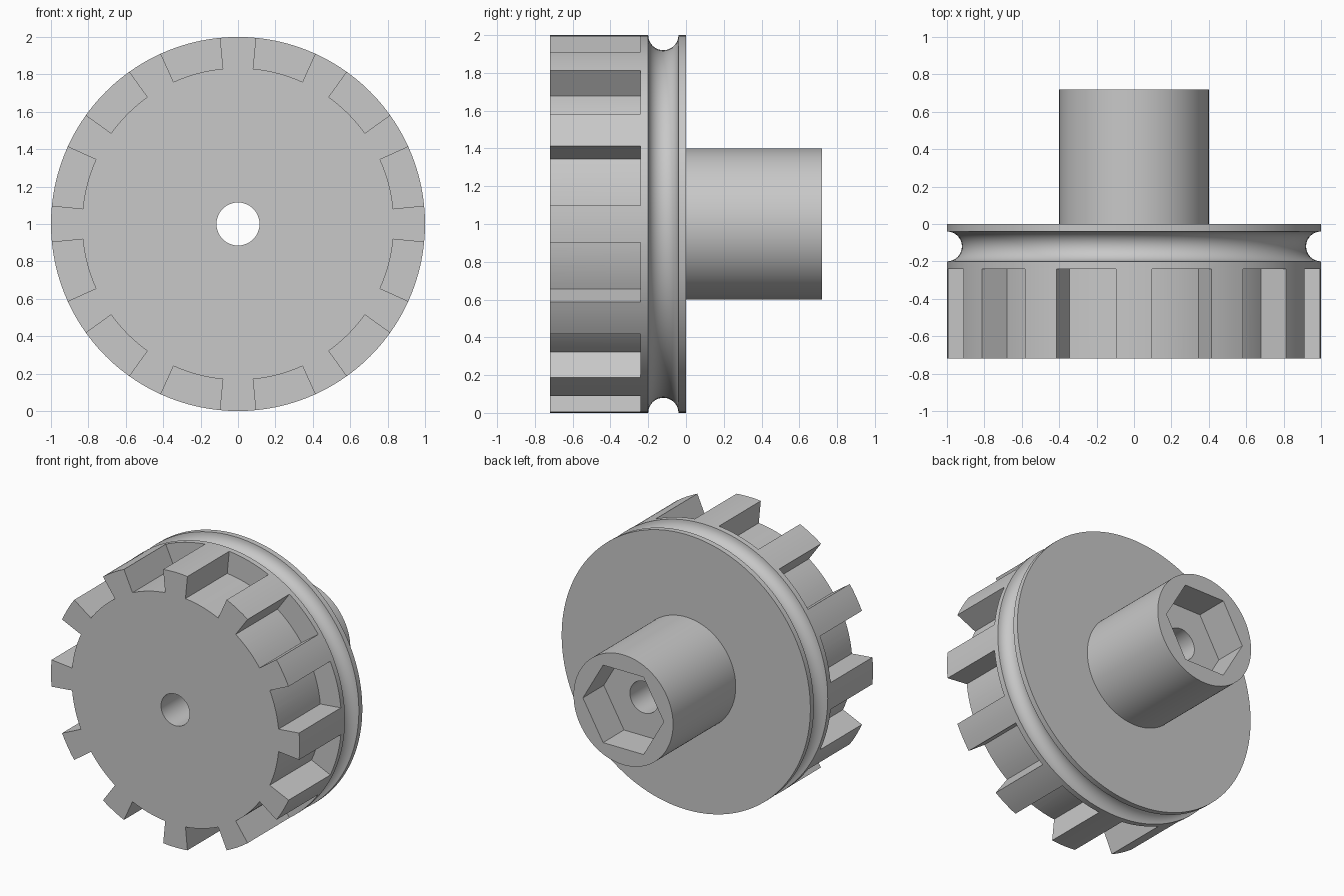
import bpy, bmesh
from math import sin, cos, pi, radians

cube = bpy.data.objects.get("Cube")
if cube:
    bpy.data.objects.remove(cube, do_unlink=True)

SEGMENTS = 120
CENTRE_Z = 1.0

grey = bpy.data.materials.new("light grey")
grey.use_nodes = True
grey.diffuse_color = (0.58, 0.58, 0.58, 1)
grey.node_tree.nodes["Principled BSDF"].inputs["Base Color"].default_value = (0.58, 0.58, 0.58, 1)


def polar(radius, angle):
    return radius * cos(angle), radius * sin(angle)


def make_object(name, bm):
    bmesh.ops.recalc_face_normals(bm, faces=bm.faces)
    mesh = bpy.data.meshes.new(name)
    bm.to_mesh(mesh)
    bm.free()
    mesh.materials.append(grey)
    obj = bpy.data.objects.new(name, mesh)
    obj.location.z = CENTRE_Z
    bpy.context.collection.objects.link(obj)
    return obj


def lathe(name, profile):
    """Turn a closed (radius, y) profile about the y axis."""
    bm = bmesh.new()
    rings = []
    for i in range(SEGMENTS):
        ring = []
        for r, y in profile:
            x, z = polar(r, 2 * pi * i / SEGMENTS)
            ring.append(bm.verts.new((x, y, z)))
        rings.append(ring)
    n = len(profile)
    for i in range(SEGMENTS):
        a, b = rings[i], rings[(i + 1) % SEGMENTS]
        for j in range(n):
            k = (j + 1) % n
            bm.faces.new((a[j], a[k], b[k], b[j]))
    return make_object(name, bm)


def prism(bm, outline, y0, y1):
    """Extrude an (x, z) outline along y."""
    front = [bm.verts.new((x, y0, z)) for x, z in outline]
    back = [bm.verts.new((x, y1, z)) for x, z in outline]
    bm.faces.new(front)
    bm.faces.new(back)
    for i in range(len(outline)):
        k = (i + 1) % len(outline)
        bm.faces.new((front[i], front[k], back[k], back[i]))


# Wheel, round rim groove, hub and through bore in one turned body
groove = [(1 - 0.08 * sin(pi * i / 16), -0.12 - 0.08 * cos(pi * i / 16)) for i in range(17)]
profile = [(0.115, -0.72), (1, -0.72)] + groove
profile += [(1, 0), (0.4, 0), (0.4, 0.72), (0.115, 0.72)]
wheel = lathe("toothed_wheel", profile)

# Twelve notches between the teeth, and the hexagonal socket in the hub
bm = bmesh.new()
half = radians(9.4)
for i in range(12):
    mid = radians(15 + 30 * i)
    arc = [polar(0.834, mid - half + half * j / 4) for j in range(9)]
    outer = [polar(1.1, mid + half), polar(1.1, mid - half)]
    prism(bm, arc + outer, -0.8, -0.24)
prism(bm, [polar(0.325, pi * i / 3) for i in range(6)], 0.48, 0.8)
cutter = make_object("notch_cutter", bm)
cutter.hide_render = True

cut = wheel.modifiers.new("cut", "BOOLEAN")
cut.operation = "DIFFERENCE"
cut.solver = "EXACT"
cut.object = cutter

bpy.ops.object.select_all(action="DESELECT")
wheel.select_set(True)
bpy.context.view_layer.objects.active = wheel
bpy.ops.object.modifier_apply(modifier=cut.name)
bpy.data.objects.remove(cutter, do_unlink=True)
bpy.ops.object.shade_smooth_by_angle(angle=radians(30))
